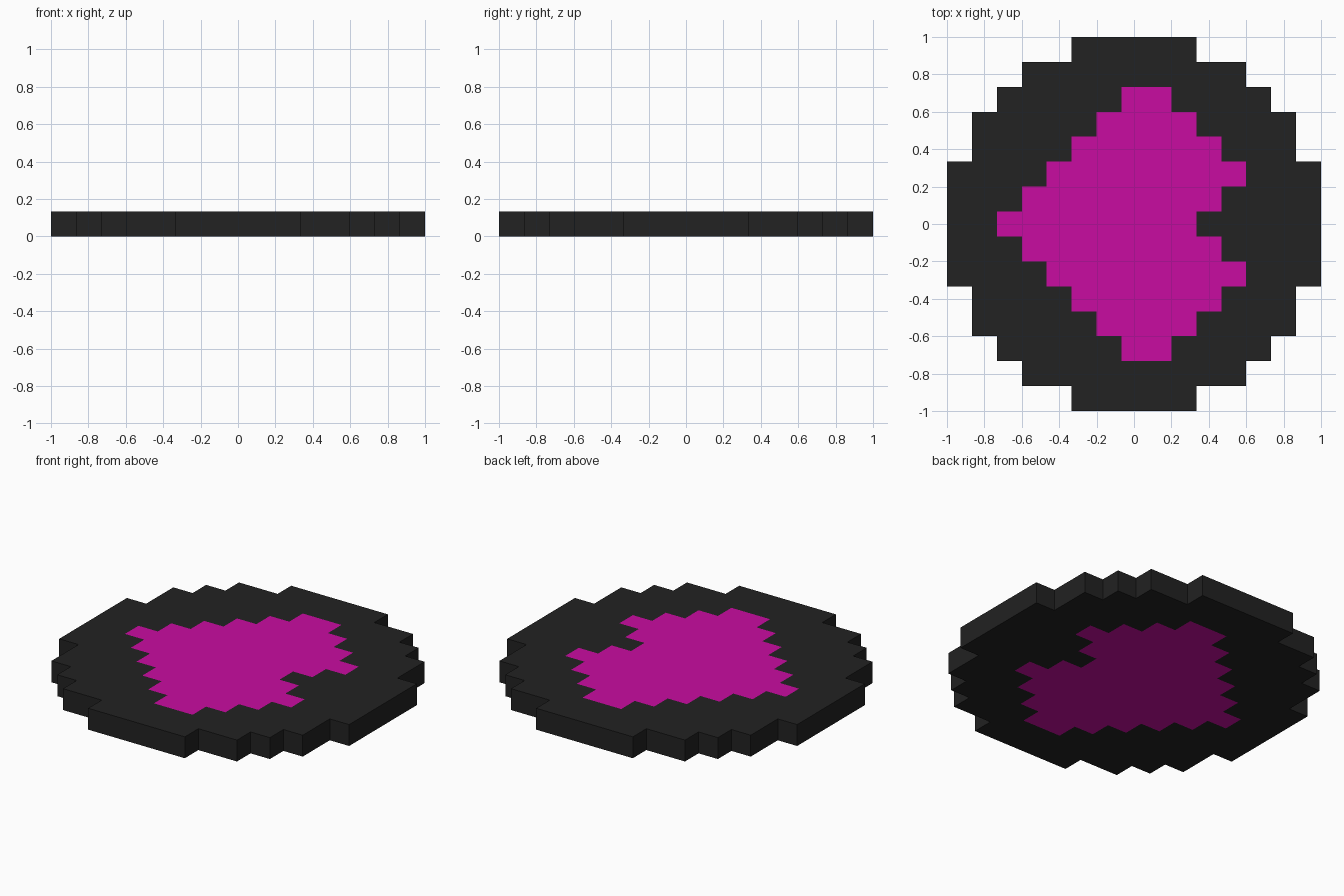
import bpy, bmesh

if "Cube" in bpy.data.objects:
    bpy.data.objects.remove(bpy.data.objects["Cube"])

U = 2 / 15          # one block
# Disc: half width in blocks for each row away from the middle
DISC = [7, 7, 7, 6, 6, 5, 4, 2]
# Heart: first and last block for each row away from the middle
HEART = [(-5, 2), (-4, 3), (-3, 4), (-2, 3), (-1, 2), (0, 1)]


def in_disc(i, j):
    return abs(i) <= DISC[abs(j)]


def in_heart(i, j):
    return abs(j) < len(HEART) and HEART[abs(j)][0] <= i <= HEART[abs(j)][1]


def material(name, colour):
    m = bpy.data.materials.new(name)
    m.diffuse_color = (*colour, 1)
    m.use_nodes = True
    m.node_tree.nodes["Principled BSDF"].inputs["Base Color"].default_value = m.diffuse_color
    return m


def slab(name, inside, mat):
    """Lay square cells wherever inside() holds, then extrude one block up."""
    bm = bmesh.new()
    for i in range(-7, 8):
        for j in range(-7, 8):
            if inside(i, j):
                corners = [(-.5, -.5), (-.5, .5), (.5, .5), (.5, -.5)]
                bm.faces.new([bm.verts.new(((i + a) * U, (j + b) * U, 0))
                              for a, b in corners])
    bmesh.ops.remove_doubles(bm, verts=bm.verts[:], dist=1e-4)
    top = bmesh.ops.extrude_face_region(bm, geom=bm.faces[:], use_keep_orig=True)
    bmesh.ops.translate(bm, vec=(0, 0, U),
                        verts=[g for g in top["geom"] if isinstance(g, bmesh.types.BMVert)])
    bmesh.ops.recalc_face_normals(bm, faces=bm.faces[:])
    me = bpy.data.meshes.new(name)
    bm.to_mesh(me)
    bm.free()
    me.materials.append(mat)
    ob = bpy.data.objects.new(name, me)
    bpy.context.collection.objects.link(ob)


# Dark blocky disc with a heart-shaped opening
slab("disc", lambda i, j: in_disc(i, j) and not in_heart(i, j),
     material("charcoal", (0.0159, 0.0159, 0.0159)))
# Heart inlay, flush with the disc on both sides
slab("heart_inlay", in_heart, material("magenta", (0.584, 0.0037, 0.358)))
